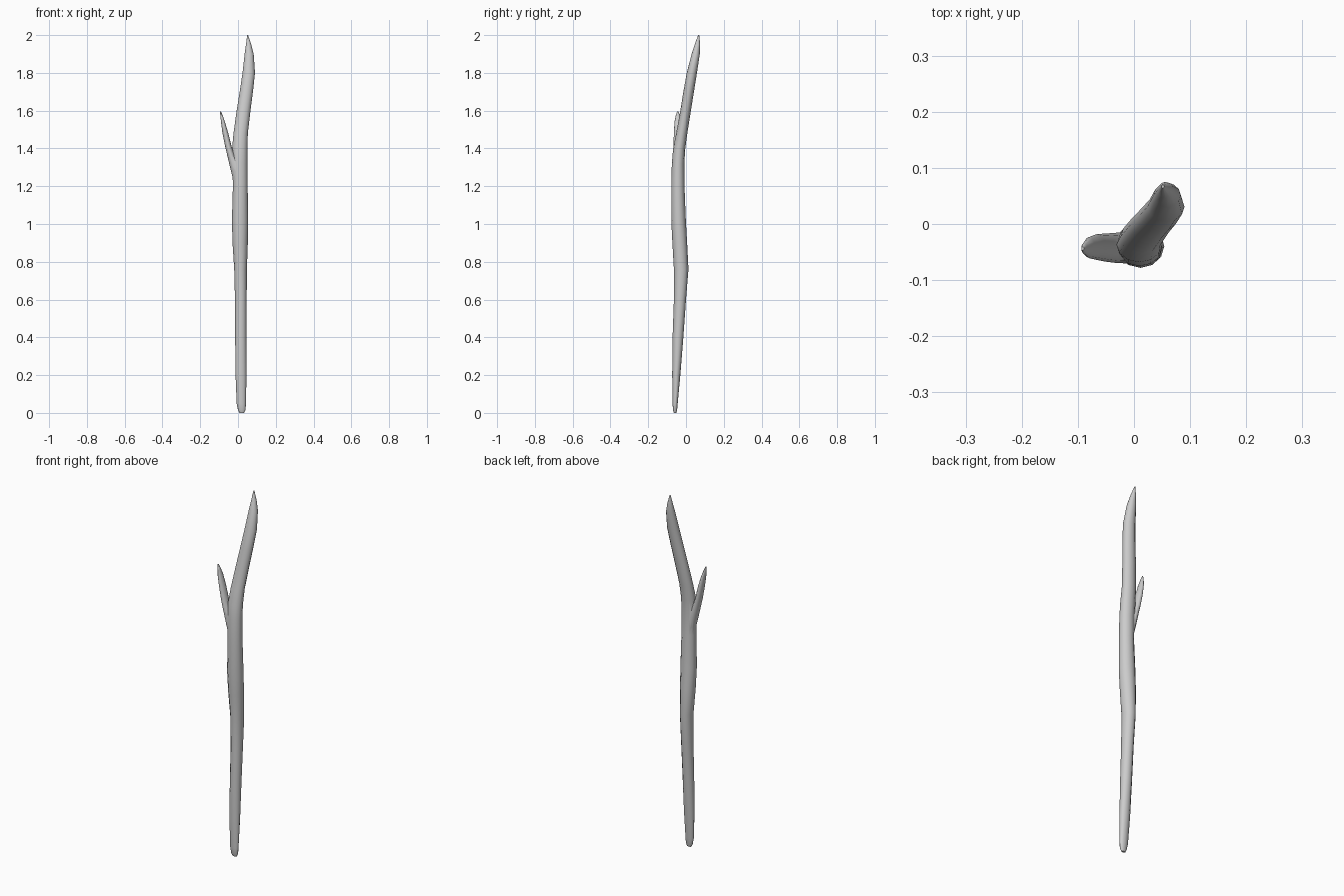
import bpy, bmesh, math

SIDES = 12


def limb(name, rings):
    """Skin a tube through oval rings given as (z, x_min, x_max, y_min, y_max)."""
    bm = bmesh.new()
    loops = []
    for z, x0, x1, y0, y1 in rings:
        cx, cy, rx, ry = (x0 + x1) / 2, (y0 + y1) / 2, (x1 - x0) / 2, (y1 - y0) / 2
        loops.append([bm.verts.new((cx + rx * math.cos(a), cy + ry * math.sin(a), z))
                      for a in (math.tau * i / SIDES for i in range(SIDES))])
    for low, high in zip(loops, loops[1:]):
        for i in range(SIDES):
            j = (i + 1) % SIDES
            bm.faces.new((low[i], low[j], high[j], high[i]))
    bm.faces.new(loops[0][::-1])
    bm.faces.new(loops[-1])
    bmesh.ops.recalc_face_normals(bm, faces=bm.faces)
    mesh = bpy.data.meshes.new(name)
    bm.to_mesh(mesh)
    bm.free()
    obj = bpy.data.objects.new(name, mesh)
    bpy.context.collection.objects.link(obj)
    return obj


# Main stick: rounded foot, gentle bends, pointed tip leaning back and right
stick = limb("stick", [
    (0.00, 0.008, 0.032, -0.064, -0.051),
    (0.015, 0.000, 0.040, -0.069, -0.047),
    (0.05, -0.007, 0.042, -0.071, -0.044),
    (0.20, -0.013, 0.045, -0.073, -0.030),
    (0.40, -0.015, 0.045, -0.071, -0.014),
    (0.60, -0.016, 0.046, -0.064, 0.000),
    (0.76, -0.020, 0.047, -0.064, 0.013),
    (0.90, -0.029, 0.052, -0.072, 0.006),
    (1.02, -0.032, 0.054, -0.078, -0.001),
    (1.20, -0.027, 0.051, -0.078, -0.008),
    (1.32, -0.030, 0.050, -0.075, -0.009),
    (1.40, -0.031, 0.050, -0.068, -0.004),
    (1.48, -0.024, 0.052, -0.052, 0.007),
    (1.60, -0.007, 0.066, -0.030, 0.026),
    (1.70, 0.009, 0.079, -0.014, 0.042),
    (1.80, 0.024, 0.090, 0.004, 0.058),
    (1.90, 0.035, 0.083, 0.030, 0.073),
    (1.95, 0.042, 0.070, 0.046, 0.075),
    (2.00, 0.049, 0.054, 0.064, 0.070),
])

# Side twig forking off to the left
twig = limb("twig", [
    (1.16, -0.015, 0.030, -0.066, -0.020),
    (1.24, -0.027, 0.025, -0.070, -0.014),
    (1.30, -0.042, 0.005, -0.070, -0.014),
    (1.36, -0.056, -0.016, -0.069, -0.016),
    (1.41, -0.068, -0.034, -0.067, -0.017),
    (1.48, -0.082, -0.051, -0.064, -0.018),
    (1.54, -0.090, -0.069, -0.061, -0.023),
    (1.58, -0.094, -0.083, -0.053, -0.034),
    (1.595, -0.094, -0.089, -0.047, -0.041),
])

# Fuse the twig into the stick
join = stick.modifiers.new("fuse_twig", 'BOOLEAN')
join.operation = 'UNION'
join.solver = 'EXACT'
join.object = twig
bpy.context.view_layer.objects.active = stick
stick.select_set(True)
bpy.ops.object.modifier_apply(modifier=join.name)
bpy.data.objects.remove(twig)
bpy.ops.object.shade_smooth_by_angle(angle=math.radians(60))
